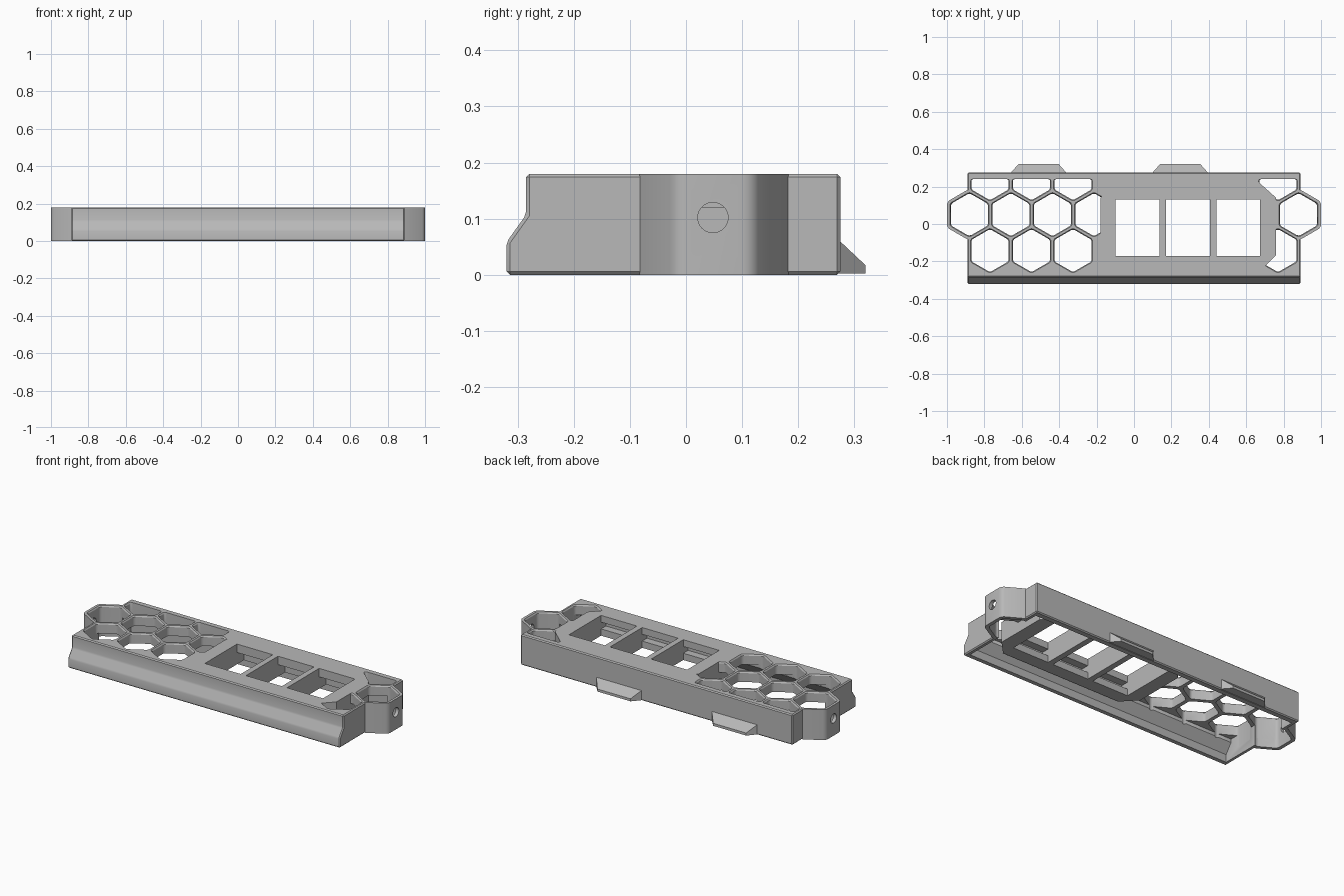
import bpy, bmesh, math

cube = bpy.data.objects.get("Cube")
if cube:
    bpy.data.objects.remove(cube, do_unlink=True)

mat = bpy.data.materials.new("light grey plastic")
mat.use_nodes = True
GREY = (0.48, 0.48, 0.48, 1)
mat.diffuse_color = GREY
mat.node_tree.nodes["Principled BSDF"].inputs["Base Color"].default_value = GREY

HEIGHT, PITCH, ROW_Y = 0.18, 0.222, 0.05
HOLE_R, PLATE_Z = 0.115, 0.12


def add_object(name, bm):
    bmesh.ops.recalc_face_normals(bm, faces=bm.faces)
    mesh = bpy.data.meshes.new(name)
    bm.to_mesh(mesh)
    bm.free()
    mesh.materials.append(mat)
    obj = bpy.data.objects.new(name, mesh)
    bpy.context.collection.objects.link(obj)
    return obj


def loft(name, rings, rounding=0):
    """Skin matching rings of points and cap both ends."""
    bm = bmesh.new()
    loops = [[bm.verts.new(p) for p in ring] for ring in rings]
    n = len(loops[0])
    side_edges = []
    for low, high in zip(loops, loops[1:]):
        for i in range(n):
            j = (i + 1) % n
            bm.faces.new((low[i], low[j], high[j], high[i]))
        side_edges += [bm.edges.get((a, b)) for a, b in zip(low, high)]
    bm.faces.new(loops[0])
    bm.faces.new(loops[-1])
    if rounding:
        bmesh.ops.bevel(bm, geom=side_edges, offset=rounding, segments=4,
                        profile=0.5, affect='EDGES')
    return add_object(name, bm)


def upright(name, pts, z0, z1, rounding=0):
    return loft(name, [[(x, y, z) for x, y in pts] for z in (z0, z1)], rounding)


def along_x(name, pts, x0, x1):
    return loft(name, [[(x, y, z) for y, z in pts] for x in (x0, x1)])


def box(name, x0, x1, y0, y1, z0, z1):
    return upright(name, [(x0, y0), (x1, y0), (x1, y1), (x0, y1)], z0, z1)


def hexagon(cx, cy, r):
    return [(cx + r * math.sin(math.radians(60 * i)),
             cy + r * math.cos(math.radians(60 * i))) for i in range(6)]


def apply_modifier(obj, mod):
    bpy.context.view_layer.objects.active = obj
    bpy.ops.object.modifier_apply(modifier=mod.name)


def combine(obj, tool, operation='DIFFERENCE'):
    mod = obj.modifiers.new("cut", 'BOOLEAN')
    mod.operation, mod.solver, mod.object = operation, 'EXACT', tool
    apply_modifier(obj, mod)
    bpy.data.objects.remove(tool, do_unlink=True)


# Housing: a long bar with a flared front foot
shell = along_x("housing", [(-0.32, 0), (0.275, 0), (0.275, HEIGHT), (-0.285, HEIGHT),
                            (-0.285, 0.107), (-0.32, 0.058)], -0.89, 0.89)
bevel = shell.modifiers.new("soft edges", 'BEVEL')
bevel.width, bevel.segments = 0.006, 1
apply_modifier(shell, bevel)

# Hexagonal end lobes
for side in (-1, 1):
    lobe = upright("end_lobe", hexagon(side * 0.88, ROW_Y, 0.1386), 0, HEIGHT, 0.018)
    combine(shell, lobe, 'UNION')

# Hollow underside
combine(shell, along_x("cavity", [(-0.29, -0.1), (0.24, -0.1), (0.24, PLATE_Z),
                                  (-0.25, PLATE_Z), (-0.25, 0.1), (-0.29, 0.045)],
                       -0.868, 0.868))
for side in (-1, 1):
    combine(shell, upright("lobe_cavity", hexagon(side * 0.88, ROW_Y, HOLE_R),
                           -0.1, PLATE_Z + 0.001, 0.015))


def hex_hole(cx, row):
    """Chamfered honeycomb hole; the back row is trimmed by the rear wall."""
    cy = ROW_Y + row * PITCH * math.sqrt(3) / 2
    rings = []
    for z, r in ((0.05, HOLE_R), (0.172, HOLE_R), (0.184, HOLE_R + 0.009)):
        pts = hexagon(cx, cy, r)
        if row == 1:
            pts = [(x, min(y, 0.24)) for x, y in pts[1:]]
        rings.append([(x, y, z) for x, y in pts])
    combine(shell, loft("hex_hole", rings, 0.012))


# Honeycomb at both ends
for i in range(4):
    hex_hole(-0.88 + i * PITCH, 0)
for i in range(3):
    for row in (-1, 1):
        hex_hole(-0.77 + i * PITCH, row)
hex_hole(0.88, 0)
for row in (-1, 1):
    hex_hole(0.77, row)

# Socket block with clipped corners
block = upright("socket_block", [(-0.10, -0.248), (0.68, -0.248), (0.76, -0.165),
                                 (0.76, 0.14), (0.665, 0.225), (-0.10, 0.225),
                                 (-0.18, 0.14), (-0.18, -0.165)], 0.06, HEIGHT)
combine(shell, block, 'UNION')

# Three square sockets, each with a rear pocket and a front catch groove
for i in range(3):
    x0 = -0.098 + i * 0.269
    x1 = x0 + 0.235
    combine(shell, box("socket_opening", x0, x1, -0.17, 0.13, 0, 0.3))
    combine(shell, box("rear_pocket", x0, x1, 0.1, 0.195, 0, 0.13))
    combine(shell, box("catch_groove", x0, x1, -0.215, -0.1, 0.1, 0.14))

# Round screw hole through each end wall
for side in (-1, 1):
    circle = [(0.048 + 0.027 * math.cos(math.tau * i / 32),
               0.102 + 0.027 * math.sin(math.tau * i / 32)) for i in range(32)]
    combine(shell, along_x("screw_hole", circle, side * 0.93, side * 1.1))

# Wedge-shaped rear latches
for n, cx in enumerate((-0.51, 0.247)):
    bm = bmesh.new()
    for half, y, z in ((0.152, 0.27, 0.064), (0.152, 0.27, 0.002),
                       (0.108, 0.32, 0.017), (0.108, 0.32, 0.002)):
        for side in (-1, 1):
            bm.verts.new((cx + side * half, y, z))
    bmesh.ops.convex_hull(bm, input=bm.verts)
    bmesh.ops.dissolve_limit(bm, angle_limit=0.01, verts=bm.verts, edges=bm.edges)
    add_object("rear_latch_%d" % (n + 1), bm)

# Smooth the rounded corners only
bpy.ops.object.select_all(action='DESELECT')
shell.select_set(True)
bpy.context.view_layer.objects.active = shell
bpy.ops.object.shade_smooth_by_angle(angle=math.radians(30))
